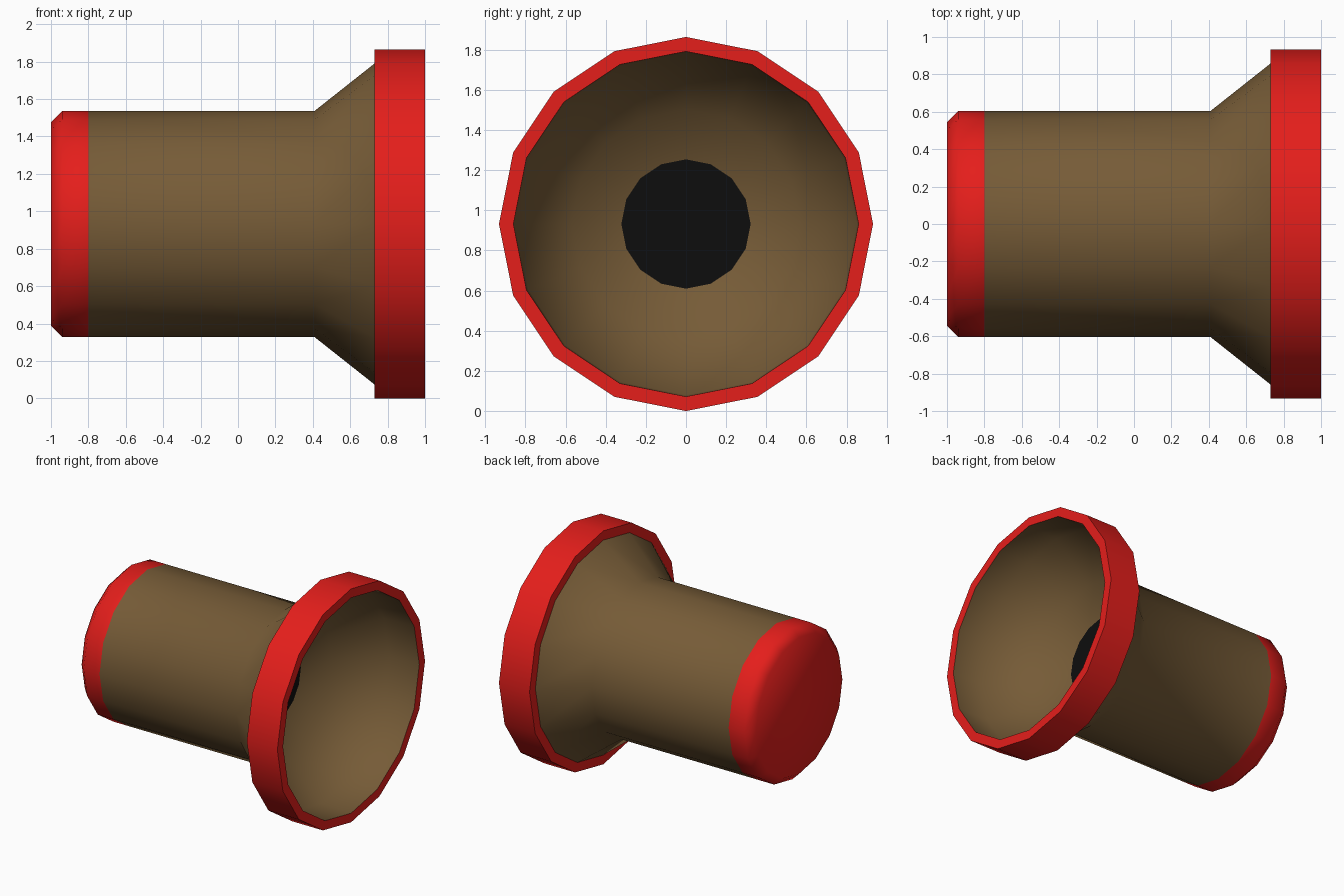
import bpy, bmesh, math

if "Cube" in bpy.data.objects:
    bpy.data.objects.remove(bpy.data.objects["Cube"])

SIDES = 16
AXIS_Z = 0.932


def material(name, rgb):
    m = bpy.data.materials.new(name)
    m.diffuse_color = (*rgb, 1)
    m.use_nodes = True
    m.node_tree.nodes["Principled BSDF"].inputs["Base Color"].default_value = m.diffuse_color
    return m


def lathe(name, profile, mat, cap_start=False, cap_end=False):
    """Spin (x, radius) points around the horizontal axis."""
    bm = bmesh.new()
    rings = []
    for x, r in profile:
        rings.append([bm.verts.new((x, r * math.sin(2 * math.pi * j / SIDES),
                                    AXIS_Z + r * math.cos(2 * math.pi * j / SIDES)))
                      for j in range(SIDES)])
    for a, b in zip(rings, rings[1:]):
        for j in range(SIDES):
            k = (j + 1) % SIDES
            bm.faces.new((a[j], b[j], b[k], a[k]))
    if cap_start:
        bm.faces.new(rings[0])
    if cap_end:
        bm.faces.new(rings[-1][::-1])
    bm.normal_update()
    mesh = bpy.data.meshes.new(name)
    bm.to_mesh(mesh)
    bm.free()
    mesh.materials.append(mat)
    ob = bpy.data.objects.new(name, mesh)
    bpy.context.collection.objects.link(ob)
    bpy.ops.object.select_all(action='DESELECT')
    ob.select_set(True)
    bpy.context.view_layer.objects.active = ob
    bpy.ops.object.shade_smooth_by_angle(angle=math.radians(46))
    return ob


red = material("red", (0.78, 0.013, 0.011))
brown = material("brown", (0.18, 0.105, 0.038))
black = material("black", (0.004, 0.004, 0.004))

# closed red end with a chamfer
lathe("end_cap", [(-1, 0.545), (-0.94, 0.605), (-0.8, 0.605)], red, cap_start=True)

# barrel and flared mouth, outside
lathe("barrel", [(-0.8, 0.605), (0.41, 0.605), (0.73, 0.858)], brown)

# hollow inside of the mouth
lathe("mouth_lining", [(1, 0.86), (0.74, 0.852), (0.43, 0.57), (0.33, 0.322)], brown)

# red rim: back face, outer wall, front face
lathe("rim", [(0.73, 0.858), (0.73, 0.932), (1, 0.932), (1, 0.86)], red)

# dark opening, facing the mouth
lathe("bore", [(0.32, 0.322), (0.33, 0.322)], black, cap_end=True)
